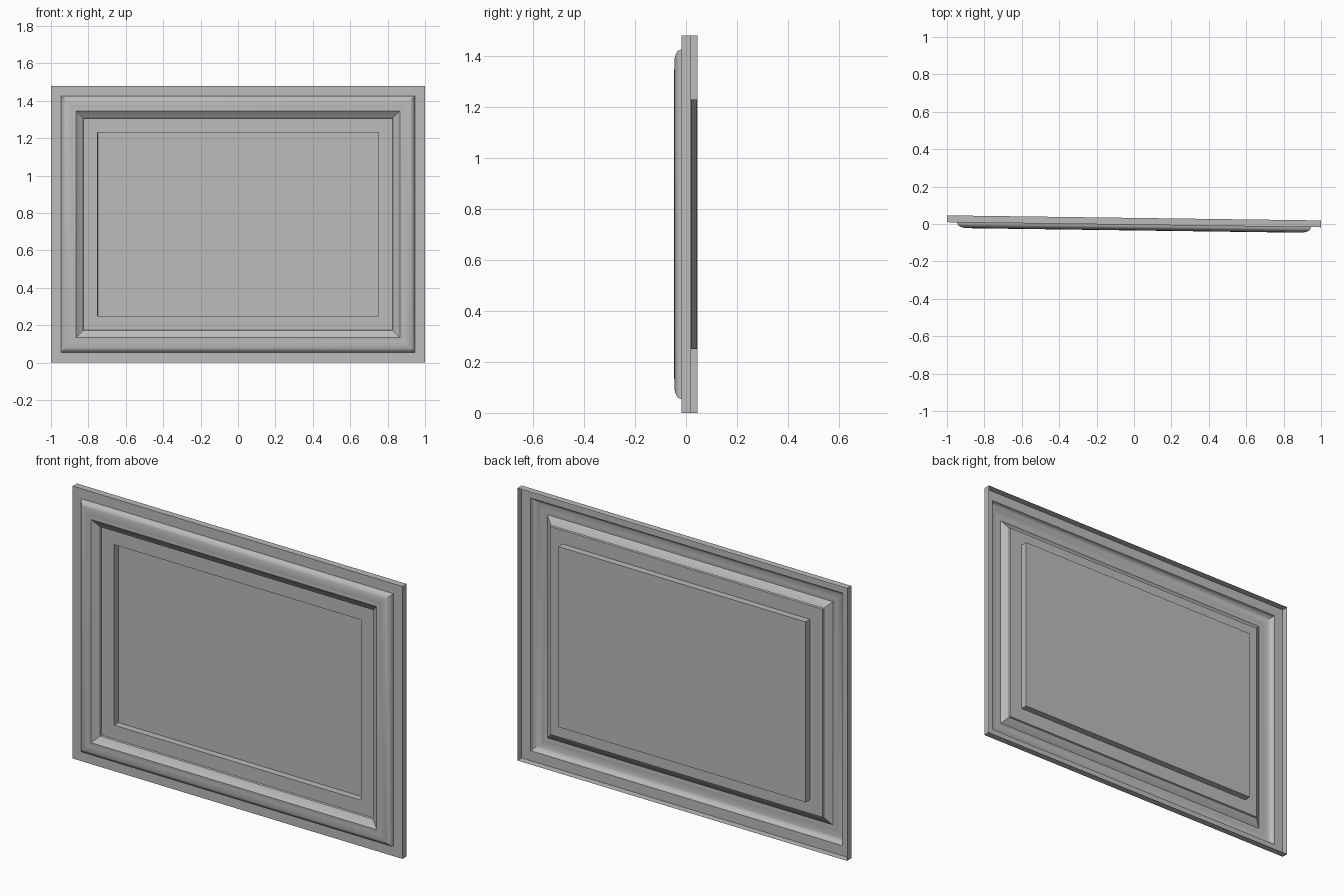
import bpy
import bmesh
import math

cube = bpy.data.objects.get("Cube")
if cube:
    bpy.data.objects.remove(cube, do_unlink=True)

HALF_W, HEIGHT = 1.0, 1.48
TILT = -0.0135  # slight turn about the vertical axis

grey = bpy.data.materials.new("plain grey")
grey.use_nodes = True
colour = (0.5, 0.5, 0.5, 1)
grey.diffuse_color = colour
grey.node_tree.nodes["Principled BSDF"].inputs["Base Color"].default_value = colour


def mitred_part(name, profile, fill=False):
    """Sweep (inset, depth) points round the rectangle with mitred corners."""
    bm = bmesh.new()
    rings = []
    for inset, y in profile:
        w, low, high = HALF_W - inset, inset, HEIGHT - inset
        corners = ((-w, low), (w, low), (w, high), (-w, high))
        rings.append([bm.verts.new((x, y, z)) for x, z in corners])
    for a, b in zip(rings, rings[1:]):
        for i in range(4):
            j = (i + 1) % 4
            bm.faces.new((a[i], a[j], b[j], b[i]))
    if fill:
        bm.faces.new(rings[-1])
    mesh = bpy.data.meshes.new(name)
    bm.to_mesh(mesh)
    bm.free()
    mesh.materials.append(grey)
    obj = bpy.data.objects.new(name, mesh)
    bpy.context.collection.objects.link(obj)
    obj.rotation_euler.z = TILT
    bpy.ops.object.select_all(action="DESELECT")
    obj.select_set(True)
    bpy.context.view_layer.objects.active = obj
    bpy.ops.object.shade_smooth_by_angle(angle=math.radians(28))
    return obj


BACK, FACE, CREST = 0.0325, -0.004, -0.0345

# Outer edge and flat border
mitred_part("outer_rim", [(0, BACK), (0, FACE), (0.054, FACE)])

# Rounded moulding with a sloping inner bevel
START = FACE - 0.006
curve = [(0.054, FACE)]
for k in range(9):
    t = k / 8 * math.pi / 2
    curve.append((0.107 - 0.051 * math.cos(t),
                  START + (CREST + 0.001 - START) * math.sin(t)))
curve += [(0.114, CREST + 0.002), (0.122, CREST + 0.001), (0.134, CREST),
          (0.137, CREST + 0.003), (0.172, -0.012), (0.175, FACE)]
mitred_part("moulding", curve)

# Flat inner border, recess wall and sunken panel
mitred_part("inner_border", [(0.175, FACE), (0.25, FACE)])
mitred_part("recessed_panel", [(0.25, FACE), (0.25, BACK)], fill=True)
